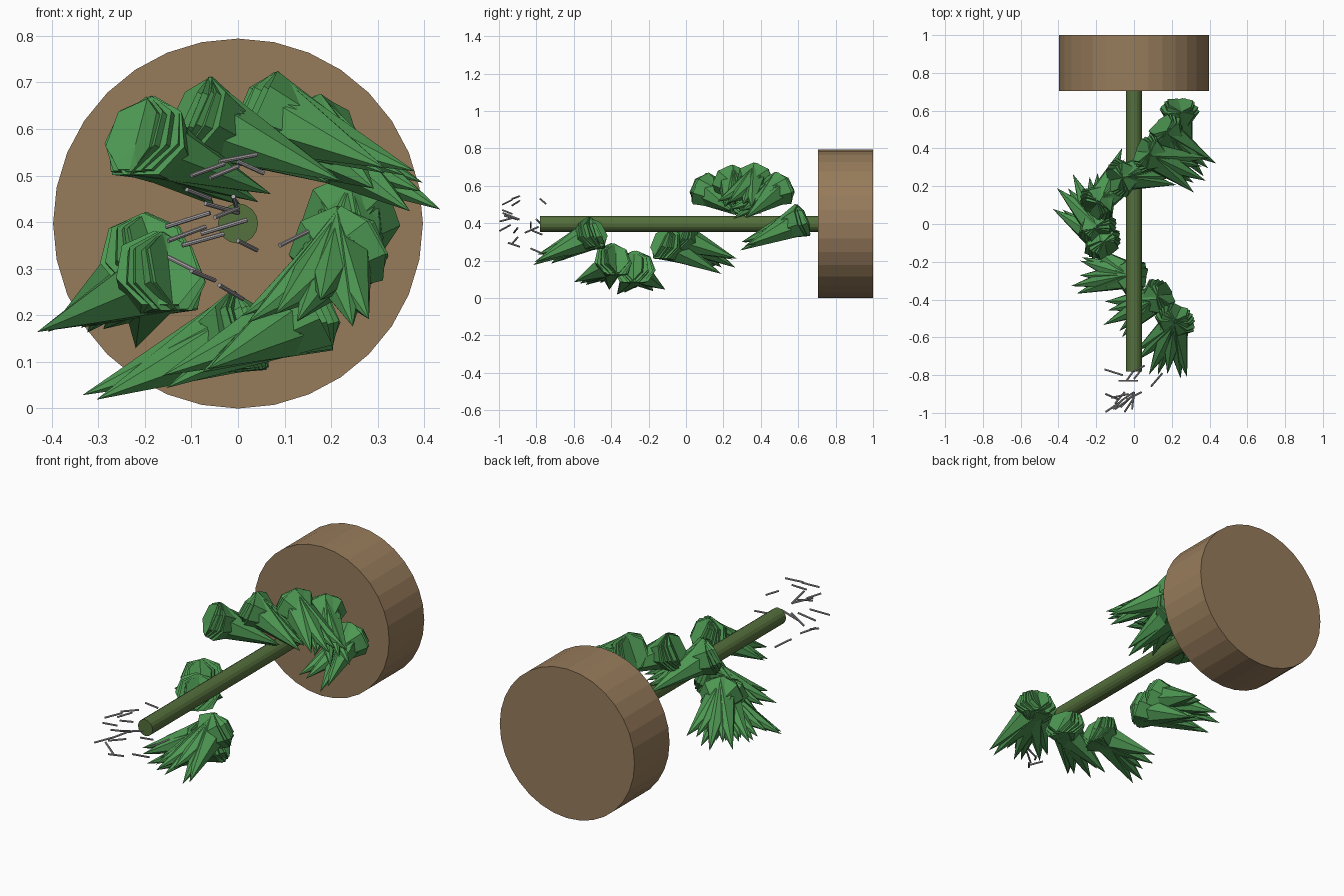
import bpy, bmesh, math, random
from mathutils import Matrix, Vector

if "Cube" in bpy.data.objects:
    bpy.data.objects.remove(bpy.data.objects["Cube"])

random.seed(4)
AXIS_Z = 0.397


def material(name, rgb):
    m = bpy.data.materials.new(name)
    m.diffuse_color = (*rgb, 1)
    m.use_nodes = True
    m.node_tree.nodes["Principled BSDF"].inputs["Base Color"].default_value = m.diffuse_color
    return m


CLAY = material("clay", (0.31, 0.2, 0.105))
STEM = material("stem_green", (0.09, 0.16, 0.045))
LEAF = material("leaf_green", (0.075, 0.31, 0.085))
TWIG = material("twig_grey", (0.4, 0.38, 0.39))


def finish(bm, name, mat):
    me = bpy.data.meshes.new(name)
    bm.to_mesh(me)
    bm.free()
    me.materials.append(mat)
    ob = bpy.data.objects.new(name, me)
    bpy.context.collection.objects.link(ob)
    return ob


def add_rod(bm, a, b, r, sides):
    a, b = Vector(a), Vector(b)
    d = b - a
    mat = Matrix.Translation((a + b) / 2) @ d.to_track_quat('Z', 'Y').to_matrix().to_4x4()
    bmesh.ops.create_cone(bm, cap_ends=True, segments=sides, radius1=r,
                          radius2=r, depth=d.length, matrix=mat)


# pot and stem, both lying along y
for name, y0, y1, r, sides, mat in (("pot", 0.705, 1.0, AXIS_Z, 32, CLAY),
                                    ("stem", -0.78, 0.72, 0.043, 16, STEM)):
    bm = bmesh.new()
    add_rod(bm, (0, y0, AXIS_Z), (0, y1, AXIS_Z), r, sides)
    finish(bm, name, mat)

# leaf tufts in one spiral turn round the stem, each a fan of pointed cones
# (angle round the stem, y, distance from stem, half spread of fan, spikes)
tufts = [(-1, 0.57, 0.24, 18, 4), (42, 0.47, 0.25, 16, 4), (65, 0.36, 0.24, 20, 5),
         (102, 0.25, 0.21, 24, 5), (137, 0.13, 0.24, 24, 5),
         (203, 0.0, 0.22, 26, 5), (215, -0.08, 0.22, 26, 5),
         (263, -0.27, 0.255, 30, 6), (297, -0.40, 0.24, 24, 5), (341, -0.53, 0.225, 34, 7)]
BACK = 0.06
for i, (angle, y, dist, spread, spikes) in enumerate(tufts):
    theta = math.radians(angle)
    anchor = Vector((dist * math.cos(theta), y, AXIS_Z + dist * math.sin(theta)))
    bm = bmesh.new()
    for j in range(spikes):
        fan = spread * (2 * j / (spikes - 1) - 1) + random.uniform(-4, 4)
        yaw = theta + math.radians(fan)
        tilt = math.radians(90 + 23 + random.uniform(-5, 5))
        length = random.uniform(0.33, 0.39)
        mat = (Matrix.Translation(anchor) @ Matrix.Rotation(yaw, 4, 'Z')
               @ Matrix.Rotation(tilt, 4, 'X')
               @ Matrix.Translation((0, 0, length / 2 - BACK)))
        bmesh.ops.create_cone(bm, cap_ends=True, segments=7, radius1=0.094,
                              radius2=0.0, depth=length, matrix=mat)
    bmesh.ops.remove_doubles(bm, verts=bm.verts, dist=1e-5)
    finish(bm, f"leaf_tuft_{i + 1}", LEAF)

# loose twigs scattered at the stem's tip: (x, y, z) start and end
twigs = [
    (-.10, -.98, .50, -.03, -.93, .525), (-.04, -.93, .53, .04, -.89, .545),
    (-.06, -.93, .495, .0, -.89, .52), (.0, -.78, .53, .055, -.75, .505),
    (-.11, -.98, .47, -.06, -.93, .45), (-.07, -.97, .44, .0, -.90, .42),
    (-.01, -.98, .455, .0, -.89, .42), (-.15, -.995, .36, -.07, -.94, .39),
    (-.155, -.77, .39, -.06, -.80, .42), (-.12, -.92, .35, -.03, -.90, .375),
    (-.08, -.83, .375, .02, -.83, .405), (.0, -.82, .36, .04, -.77, .34),
    (.09, -.86, .35, .15, -.79, .38), (-.15, -.90, .325, -.08, -.93, .29),
    (-.10, -.95, .295, -.05, -.89, .275), (-.04, -.83, .265, .01, -.76, .235),
    (-.05, -.995, .41, .0, -.92, .43),
]
bm = bmesh.new()
for t in twigs:
    add_rod(bm, t[:3], t[3:], 0.005, 8)
finish(bm, "twigs", TWIG)
